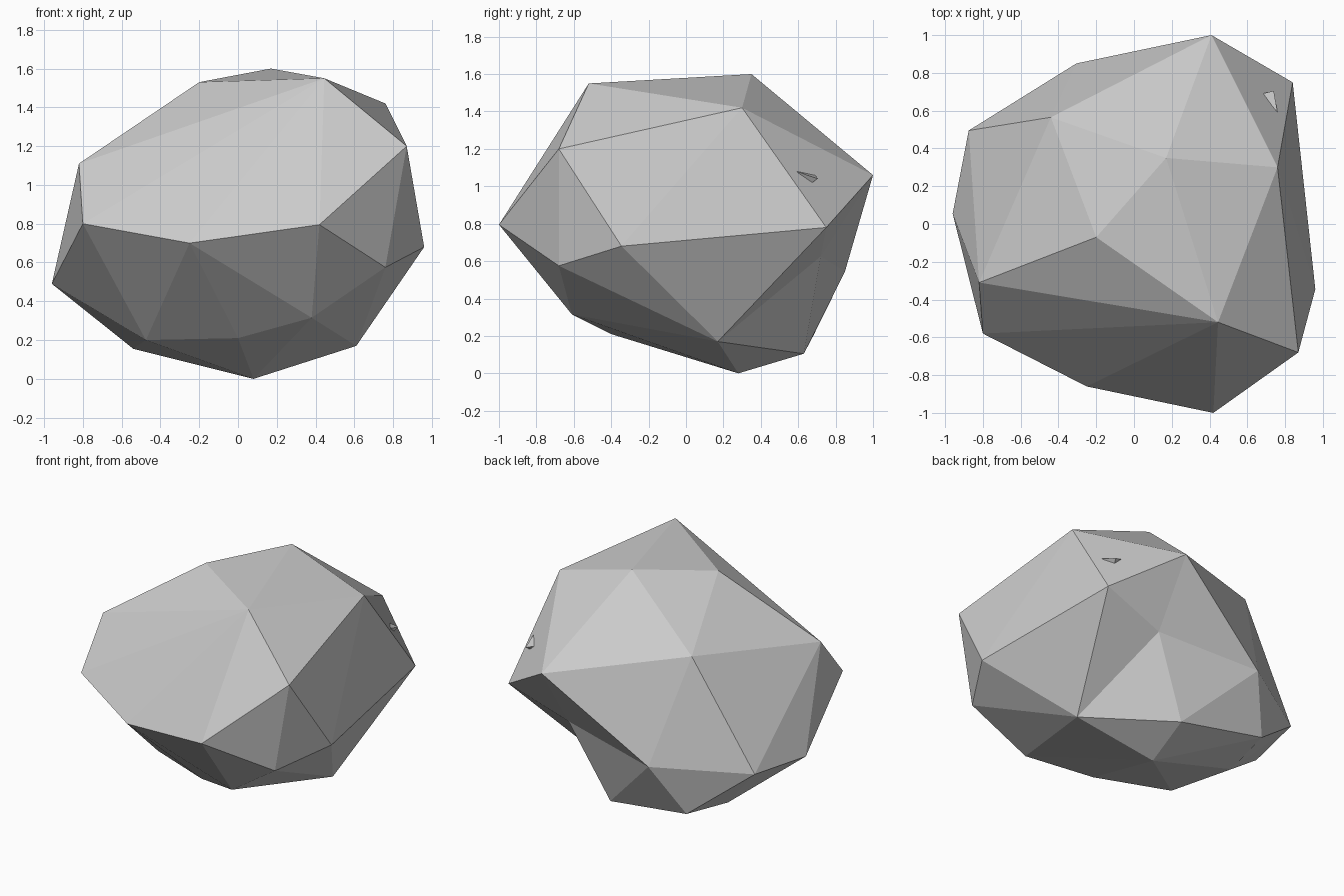
import bpy, bmesh
from mathutils import Vector

if "Cube" in bpy.data.objects:
    bpy.data.objects.remove(bpy.data.objects["Cube"])


def hull_object(name, corners, dents=()):
    """Faceted stone: hull over the corners; dents are (point, push) pairs that
    are pushed out while the hull is made, then moved back to sink the surface."""
    bm = bmesh.new()
    for c in corners:
        bm.verts.new(c)
    sunk = [(bm.verts.new(Vector(p) + Vector(push)), Vector(p)) for p, push in dents]
    bmesh.ops.convex_hull(bm, input=bm.verts[:])
    for vert, p in sunk:
        vert.co = p
    bmesh.ops.recalc_face_normals(bm, faces=bm.faces[:])
    mesh = bpy.data.meshes.new(name)
    bm.to_mesh(mesh)
    bm.free()
    obj = bpy.data.objects.new(name, mesh)
    bpy.context.collection.objects.link(obj)
    return obj


# Crown, upper ring, waist and underside corners of the boulder
crown = [(-.2, -.07, 1.53), (.17, .35, 1.6), (.445, -.52, 1.55), (.76, .3, 1.42)]
upper = [(.87, -.68, 1.2), (-.82, -.31, 1.11), (-.44, .565, 1.24), (.41, 1, 1.06)]
waist = [(.96, -.345, .68), (.84, .75, .78), (.42, -1, .795), (-.25, -.86, .7),
         (-.8, -.58, .8), (-.96, .055, .49), (-.875, .495, .51),
         (-.305, .85, .545), (.76, -.68, .575)]
underside = [(.61, .17, .17), (.08, .28, 0), (-.54, .31, .155), (.14, .63, .105),
             (-.48, .68, .2), (-.475, -.2, .2), (0, -.4, .21), (.38, -.61, .315)]

# Shallow front dent and the deeper hollow at the back right
dents = [((-.21, -.505, 1.02), (-.02, -.07, .06)),
         ((.4, .72, .625), (.14, .07, -.14))]
hull_object("boulder", crown + upper + waist + underside, dents)

# Small chip of stone standing out of the back right face
hull_object("stone_chip", [(.74, .705, 1.04), (.76, .59, 1.08),
                           (.68, .69, 1.06), (.72, .66, 1.01)])
